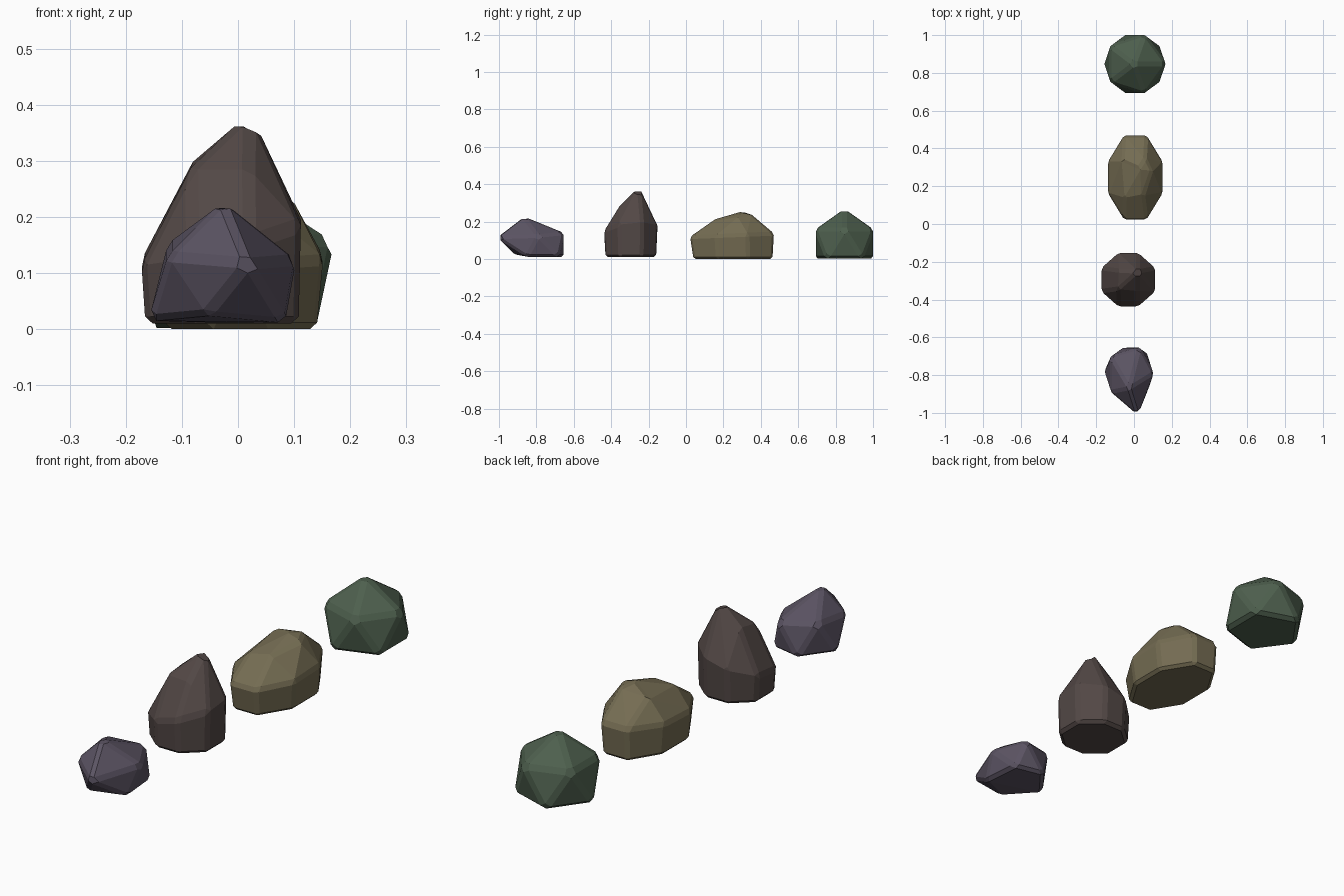
import bpy, bmesh
from math import hypot

if "Cube" in bpy.data.objects:
    bpy.data.objects.remove(bpy.data.objects["Cube"])


def rock(name, pts, color, bevel):
    """Faceted boulder: convex hull of control points with chamfered edges."""
    bm = bmesh.new()
    for p in pts:
        bm.verts.new(p)
    res = bmesh.ops.convex_hull(bm, input=bm.verts[:])
    loose = [v for v in bm.verts if not v.link_faces]
    bmesh.ops.delete(bm, geom=loose, context='VERTS')
    bmesh.ops.dissolve_limit(bm, angle_limit=0.06, verts=bm.verts[:], edges=bm.edges[:])
    bmesh.ops.recalc_face_normals(bm, faces=bm.faces[:])
    me = bpy.data.meshes.new(name)
    bm.to_mesh(me)
    bm.free()
    ob = bpy.data.objects.new(name, me)
    bpy.context.collection.objects.link(ob)
    mod = ob.modifiers.new("chamfer", 'BEVEL')
    mod.width = bevel
    mod.segments = 1
    mod.limit_method = 'ANGLE'
    mod.angle_limit = 0.5
    mat = bpy.data.materials.new(name + "_stone")
    mat.diffuse_color = (*color, 1)
    mat.use_nodes = True
    mat.node_tree.nodes["Principled BSDF"].inputs["Base Color"].default_value = mat.diffuse_color
    me.materials.append(mat)
    return ob


def ring(x0, x1, y0, y1, z, cx, cy):
    """Rectangle with cut corners; z is a function of x and y."""
    out = []
    for x, y in [(x0 + cx, y0), (x1 - cx, y0), (x1, y0 + cy), (x1, y1 - cy),
                 (x1 - cx, y1), (x0 + cx, y1), (x0, y1 - cy), (x0, y0 + cy)]:
        out.append((x, y, z(x, y)))
    return out


# Violet rock: stretched icosahedron with its tip toward the front
violet = [(-0.025, -0.87, 0.229), (0.02, -1.015, 0.118), (-0.125, -0.89, 0.13),
          (-0.125, -0.70, 0.155), (0.03, -0.652, 0.14), (0.105, -0.79, 0.125),
          (-0.16, -0.78, 0.015), (-0.055, -0.92, 0.025), (0.085, -0.85, 0.012),
          (0.07, -0.68, 0.012), (-0.06, -0.652, 0.012)]
rock("violet_rock", violet, (0.105, 0.088, 0.125), 0.012)

# Brown rock: eight-sided block rising to an off-centre spike
brown = ring(-0.165, 0.108, -0.43, -0.16, lambda x, y: 0.01, 0.085, 0.075)
brown += ring(-0.172, 0.112, -0.437, -0.153,
              lambda x, y: 0.155 + 0.25 * (x + 0.03) + 0.1 * (y + 0.295), 0.09, 0.08)
brown += [(-0.085, -0.345, 0.285), (0.02, -0.355, 0.285), (-0.08, -0.245, 0.30),
          (0.022, -0.25, 0.387)]
rock("brown_rock", brown, (0.085, 0.064, 0.06), 0.013)

# Ochre rock: long eight-sided block with a sloping back
ochre = ring(-0.13, 0.14, 0.04, 0.462, lambda x, y: 0.0, 0.08, 0.13)
ochre += ring(-0.138, 0.152, 0.022, 0.47,
              lambda x, y: 0.128 + 0.04 * (y - 0.25), 0.085, 0.14)
ochre += [(-0.05, 0.14, 0.20), (0.05, 0.15, 0.212), (-0.06, 0.34, 0.225),
          (0.06, 0.35, 0.24), (0.03, 0.30, 0.255), (0.095, 0.28, 0.235)]
rock("ochre_rock", ochre, (0.175, 0.15, 0.085), 0.012)

# Green rock: icosahedron with a flattened base
cy, r = 0.847, 0.186
base = [(0.894, 0), (0.276, 0.851), (-0.724, 0.526), (-0.724, -0.526), (0.276, -0.851)]
green = [(0.0, cy, 0.272)]
for x, y in base:
    green.append((x * r + 0.006, cy + y * r, 0.16))
    green.append((-x * r + 0.004, cy - y * r, 0.002))
rock("green_rock", green, (0.075, 0.115, 0.075), 0.014)
